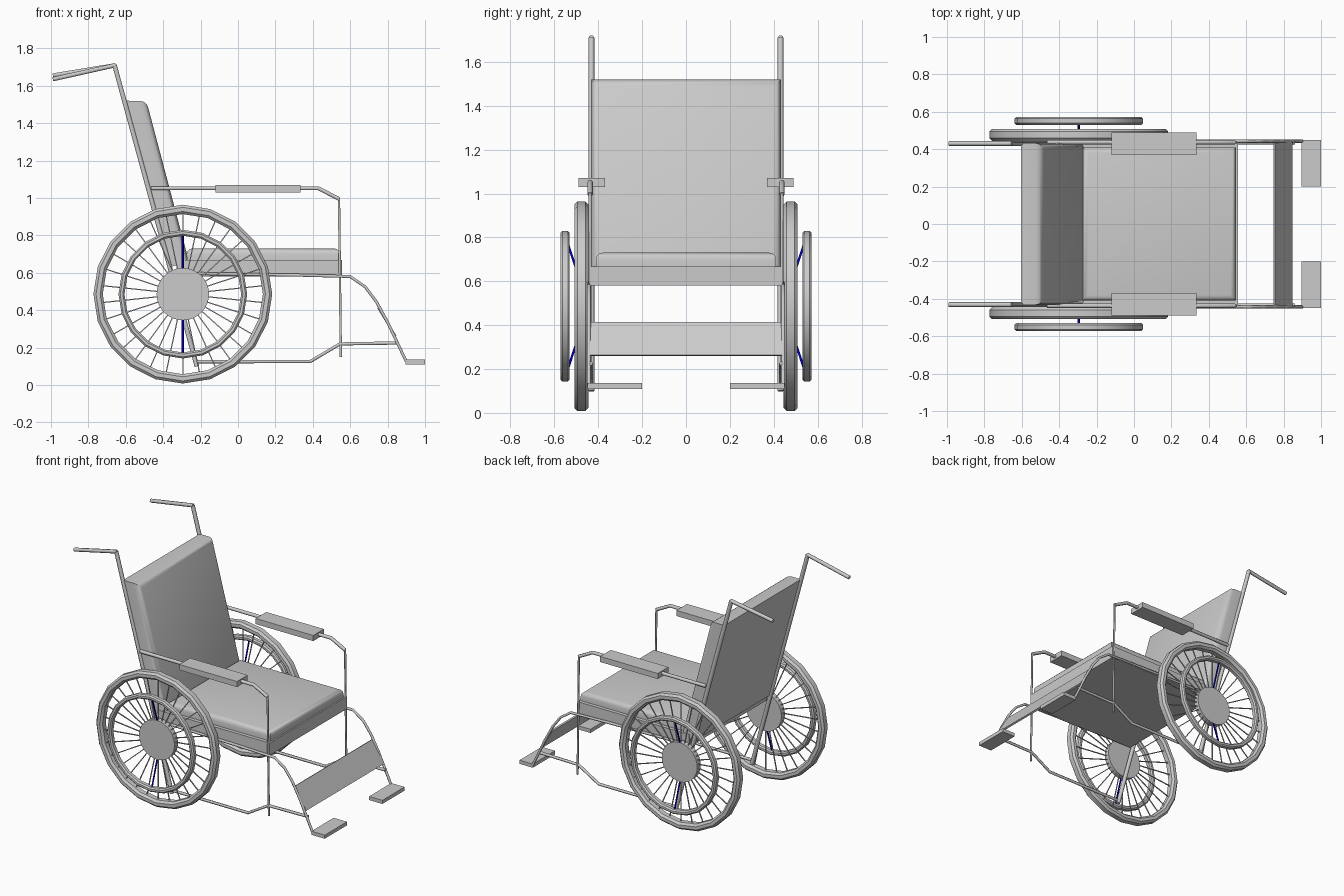
import bpy, bmesh, math
from mathutils import Vector

if "Cube" in bpy.data.objects:
    bpy.data.objects.remove(bpy.data.objects["Cube"])

AX, AZ = -0.295, 0.486          # wheel axle position
blue = bpy.data.materials.new("blue")
blue.diffuse_color = (0.0, 0.0, 0.6, 1)
blue.use_nodes = True
blue.node_tree.nodes["Principled BSDF"].inputs["Base Color"].default_value = blue.diffuse_color


def finish(name, bm, smooth=True):
    bmesh.ops.recalc_face_normals(bm, faces=bm.faces)
    me = bpy.data.meshes.new(name)
    bm.to_mesh(me)
    bm.free()
    ob = bpy.data.objects.new(name, me)
    bpy.context.collection.objects.link(ob)
    if smooth:
        bpy.ops.object.select_all(action='DESELECT')
        ob.select_set(True)
        bpy.context.view_layer.objects.active = ob
        bpy.ops.object.shade_smooth_by_angle(angle=math.radians(35))
    return ob


def prism(name, prof, y0, y1, bevel=0, pick=None, segs=3):
    """Extrude an x-z outline along y and round the picked edges."""
    bm = bmesh.new()
    a = [bm.verts.new((x, y0, z)) for x, z in prof]
    b = [bm.verts.new((x, y1, z)) for x, z in prof]
    bm.faces.new(a)
    bm.faces.new(b)
    n = len(prof)
    for i in range(n):
        j = (i + 1) % n
        bm.faces.new((a[i], a[j], b[j], b[i]))
    if bevel:
        edges = [e for e in bm.edges if all(pick(v.co) for v in e.verts)]
        bmesh.ops.bevel(bm, geom=edges, offset=bevel, segments=segs,
                        profile=0.5, affect='EDGES')
    return finish(name, bm, bool(bevel))


def box(name, x, y, z, **kw):
    return prism(name, [(x[0], z[0]), (x[1], z[0]), (x[1], z[1]), (x[0], z[1])], *y, **kw)


def tube(name, pts, r):
    cu = bpy.data.curves.new(name, 'CURVE')
    cu.dimensions = '3D'
    cu.bevel_depth, cu.bevel_resolution, cu.use_fill_caps = r, 1, True
    sp = cu.splines.new('POLY')
    sp.points.add(len(pts) - 1)
    for p, c in zip(sp.points, pts):
        p.co = (*c, 1)
    ob = bpy.data.objects.new(name, cu)
    bpy.context.collection.objects.link(ob)
    bpy.ops.object.select_all(action='DESELECT')
    ob.select_set(True)
    bpy.context.view_layer.objects.active = ob
    bpy.ops.object.convert(target='MESH')
    return bpy.context.object


def ring(name, r0, r1, y0, y1, n, c):
    """Ring around the axle with a chamfered section."""
    d = c
    prof = [(r0 + d, y0), (r1 - d, y0), (r1, y0 + d), (r1, y1 - d),
            (r1 - d, y1), (r0 + d, y1), (r0, y1 - d), (r0, y0 + d)]
    bm = bmesh.new()
    loops = []
    for i in range(n):
        t = 2 * math.pi * i / n
        loops.append([bm.verts.new((AX + r * math.sin(t), y, AZ + r * math.cos(t)))
                      for r, y in prof])
    for i in range(n):
        p, q = loops[i], loops[(i + 1) % n]
        for k in range(8):
            m = (k + 1) % 8
            bm.faces.new((p[k], p[m], q[m], q[k]))
    return finish(name, bm)


def spokes(name, y, n, r0, r1, w):
    """Thin square bars fanned out from the hub."""
    bm = bmesh.new()
    for i in range(n):
        t = 2 * math.pi * i / n
        u = Vector((math.sin(t), 0, math.cos(t)))
        s = Vector((math.cos(t), 0, -math.sin(t))) * w
        h = Vector((0, w, 0))
        o = Vector((AX, y, AZ))
        a, b = [[bm.verts.new(o + u * r + k) for k in (s + h, h - s, -s - h, s - h)]
                for r in (r0, r1)]
        for k in range(4):
            m = (k + 1) % 4
            bm.faces.new((a[k], a[m], b[m], b[k]))
    return finish(name, bm, False)


# seat, cushion and backrest
box("seat_base", (-0.33, 0.555), (-0.435, 0.435), (0.58, 0.668))
box("seat_cushion", (-0.275, 0.545), (-0.41, 0.41), (0.665, 0.73),
    bevel=0.03, pick=lambda c: c.z > 0.7)
prism("backrest", [(-0.605, 1.52), (-0.49, 1.52), (-0.262, 0.66), (-0.365, 0.63)],
      -0.432, 0.432, bevel=0.035,
      pick=lambda c: (c.x > -0.55 and c.z > 1) or (c.x > -0.3))

# calf panel between the leg rest bars
prism("calf_panel", [(0.745, 0.41), (0.755, 0.415), (0.847, 0.265), (0.835, 0.26)],
      -0.44, 0.44)

for s in (-1, 1):
    side = "right" if s < 0 else "left"

    def path(name, pts, y, r):
        return tube(f"{name}_{side}", [(x, s * y, z) for x, z in pts], r)

    # frame tubes
    path("back_post", [(-0.66, 1.71), (-0.22, 0.10)], 0.431, 0.014)
    path("push_handle", [(-0.655, 1.71), (-0.99, 1.645 - 0.01 * -s)], 0.431, 0.013)
    path("arm_bar", [(-0.465, 1.052), (0.43, 1.052), (0.54, 0.995)], 0.437, 0.012)
    path("front_post", [(0.54, 1.0), (0.55, 0.15)], 0.437, 0.007)
    path("leg_rest_bar", [(-0.3, 0.597), (0.3, 0.588), (0.6, 0.58), (0.68, 0.525), (0.74, 0.445),
                          (0.80, 0.335), (0.85, 0.23), (0.90, 0.125)], 0.443, 0.009)
    path("lower_bar", [(-0.22, 0.125), (0.385, 0.125), (0.545, 0.22), (0.86, 0.225)], 0.435, 0.01)

    # arm pad and footplate
    box(f"arm_pad_{side}", (-0.12, 0.335), sorted((s * 0.37, s * 0.49)), (1.03, 1.07))
    box(f"footplate_{side}", (0.895, 1.0), sorted((s * 0.2, s * 0.45)), (0.11, 0.136))

    # wheel
    y0, y1 = sorted((s * 0.445, s * 0.509))
    ring(f"tyre_{side}", 0.428, 0.478, y0, y1, 20, 0.014)
    y0, y1 = sorted((s * 0.53, s * 0.572))
    ring(f"hand_rim_{side}", 0.312, 0.344, y0, y1, 20, 0.009)
    spokes(f"spokes_{side}", s * 0.477, 30, 0.12, 0.435, 0.003)
    bm = bmesh.new()
    bmesh.ops.create_cone(bm, cap_ends=True, segments=32, radius1=0.14, radius2=0.14, depth=0.04)
    for v in bm.verts:
        v.co = (AX + v.co.x, s * 0.475 + v.co.z, AZ + v.co.y)
    finish(f"hub_{side}", bm)

    # blue struts holding the hand rim
    for k in (-1, 1):
        st = tube(f"rim_strut_{side}_{'upper' if k > 0 else 'lower'}",
                  [(AX, s * 0.487, AZ + k * 0.13), (AX, s * 0.55, AZ + k * 0.32)], 0.006)
        st.data.materials.append(blue)
